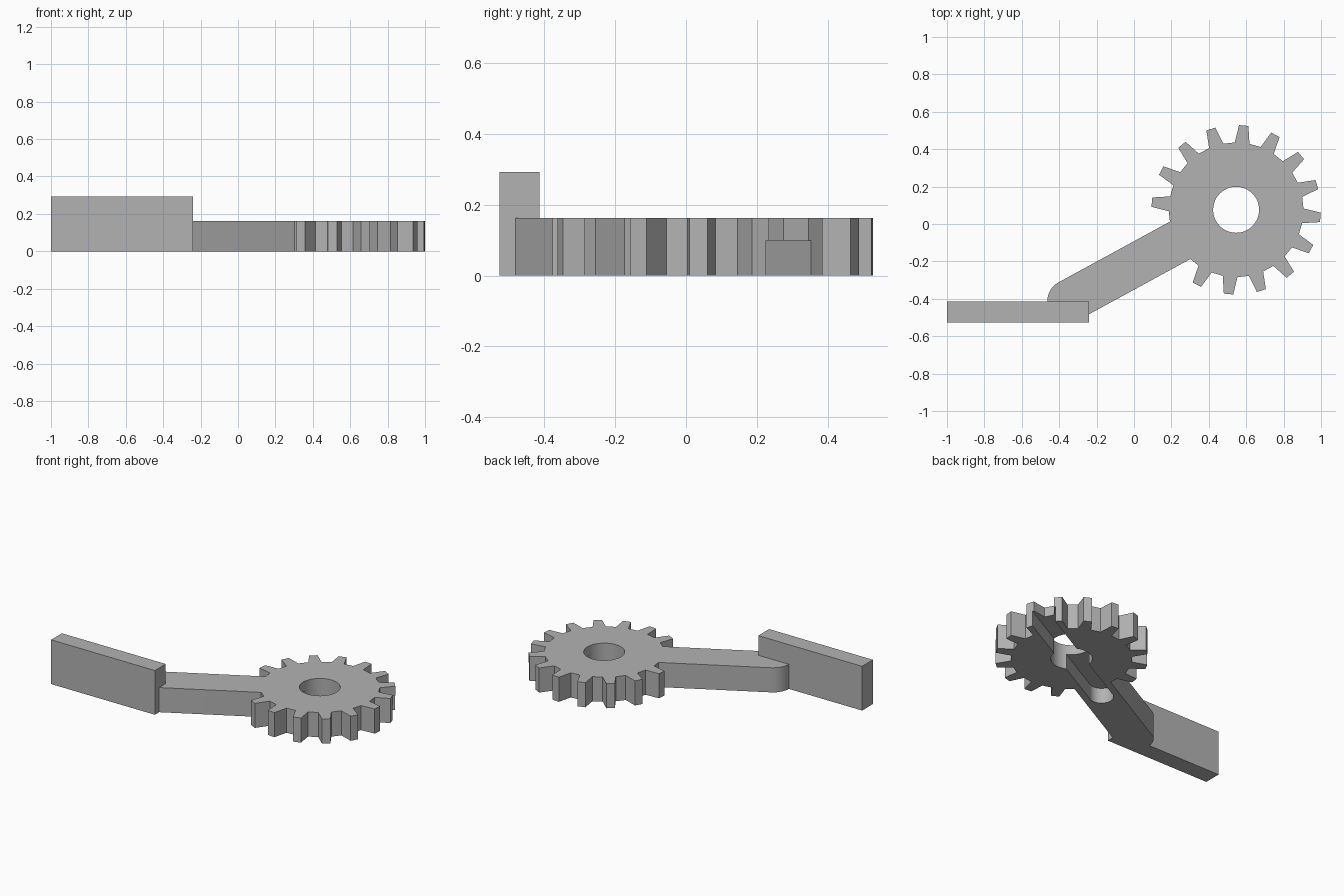
import bpy, bmesh
from math import pi, cos, sin, radians
from mathutils import Vector

if "Cube" in bpy.data.objects:
    bpy.data.objects.remove(bpy.data.objects["Cube"], do_unlink=True)

HEIGHT = 0.163
CENTRE = Vector((0.546, 0.076))     # gear axis
ARM_ANGLE = radians(28.6)
TEETH = 16

grey = bpy.data.materials.new("plain_grey")
grey.use_nodes = True
grey.diffuse_color = (0.45, 0.45, 0.45, 1)
grey.node_tree.nodes["Principled BSDF"].inputs["Base Color"].default_value = (0.45, 0.45, 0.45, 1)


def polar(centre, radius, angle):
    return centre + Vector((cos(angle), sin(angle))) * radius


def prism(name, outline, bottom, top):
    """Extrude a counter-clockwise outline from bottom to top."""
    bm = bmesh.new()
    face = bm.faces.new([bm.verts.new((p.x, p.y, bottom)) for p in outline])
    face.normal_flip()
    result = bmesh.ops.extrude_face_region(bm, geom=[face], use_keep_orig=True)
    verts = [g for g in result["geom"] if isinstance(g, bmesh.types.BMVert)]
    bmesh.ops.translate(bm, verts=verts, vec=(0, 0, top - bottom))
    bmesh.ops.recalc_face_normals(bm, faces=bm.faces)
    mesh = bpy.data.meshes.new(name)
    bm.to_mesh(mesh)
    bm.free()
    mesh.materials.append(grey)
    obj = bpy.data.objects.new(name, mesh)
    bpy.context.collection.objects.link(obj)
    return obj


def capsule(start, end, radius, steps=20):
    """Rounded bar outline between two points."""
    d = end - start
    side = Vector((-d.y, d.x)).normalized()
    base = side.angle_signed(Vector((1, 0)))
    return ([polar(start, radius, base + pi * i / steps) for i in range(steps + 1)] +
            [polar(end, radius, base + pi + pi * i / steps) for i in range(steps + 1)])


def combine(target, other, operation):
    mod = target.modifiers.new(operation.lower(), 'BOOLEAN')
    mod.operation = operation
    mod.solver = 'EXACT'
    mod.object = other
    bpy.context.view_layer.objects.active = target
    bpy.ops.object.modifier_apply(modifier=mod.name)
    bpy.data.objects.remove(other, do_unlink=True)


# Toothed wheel, with a gap between teeth facing away from the arm
outline = []
for i in range(TEETH):
    a = ARM_ANGLE + 2 * pi * (i + 0.5) / TEETH
    for radius, offset in ((0.36, -6.3), (0.453, -3.2), (0.453, 3.2), (0.36, 6.3)):
        outline.append(polar(CENTRE, radius, a + radians(offset)))
gear = prism("gear_with_arm", outline, 0, HEIGHT)

# Arm with a rounded far end
arm_end = polar(CENTRE, -1.02, ARM_ANGLE)
arm_root = polar(CENTRE, -0.24, ARM_ANGLE)
combine(gear, prism("arm", capsule(arm_end, arm_root, 0.114), 0, HEIGHT), 'UNION')

# Rounded slot in the underside, open at the far rim
slot = capsule(polar(CENTRE, -0.485, ARM_ANGLE), polar(CENTRE, 0.485, ARM_ANGLE), 0.072)
combine(gear, prism("slot_cutter", slot, -0.1, 0.1), 'DIFFERENCE')

# Centre bore
bore = [polar(CENTRE, 0.123, 2 * pi * i / 48) for i in range(48)]
combine(gear, prism("bore_cutter", bore, -0.1, HEIGHT + 0.1), 'DIFFERENCE')

# Upright end plate
plate = prism("end_plate", [Vector(p) for p in
              ((-1, -0.527), (-0.24, -0.527), (-0.24, -0.414), (-1, -0.414))], 0, 0.293)

# Smooth the round walls while keeping the corners crisp
bpy.ops.object.select_all(action='DESELECT')
gear.select_set(True)
bpy.context.view_layer.objects.active = gear
bpy.ops.object.shade_smooth_by_angle(angle=radians(15))
